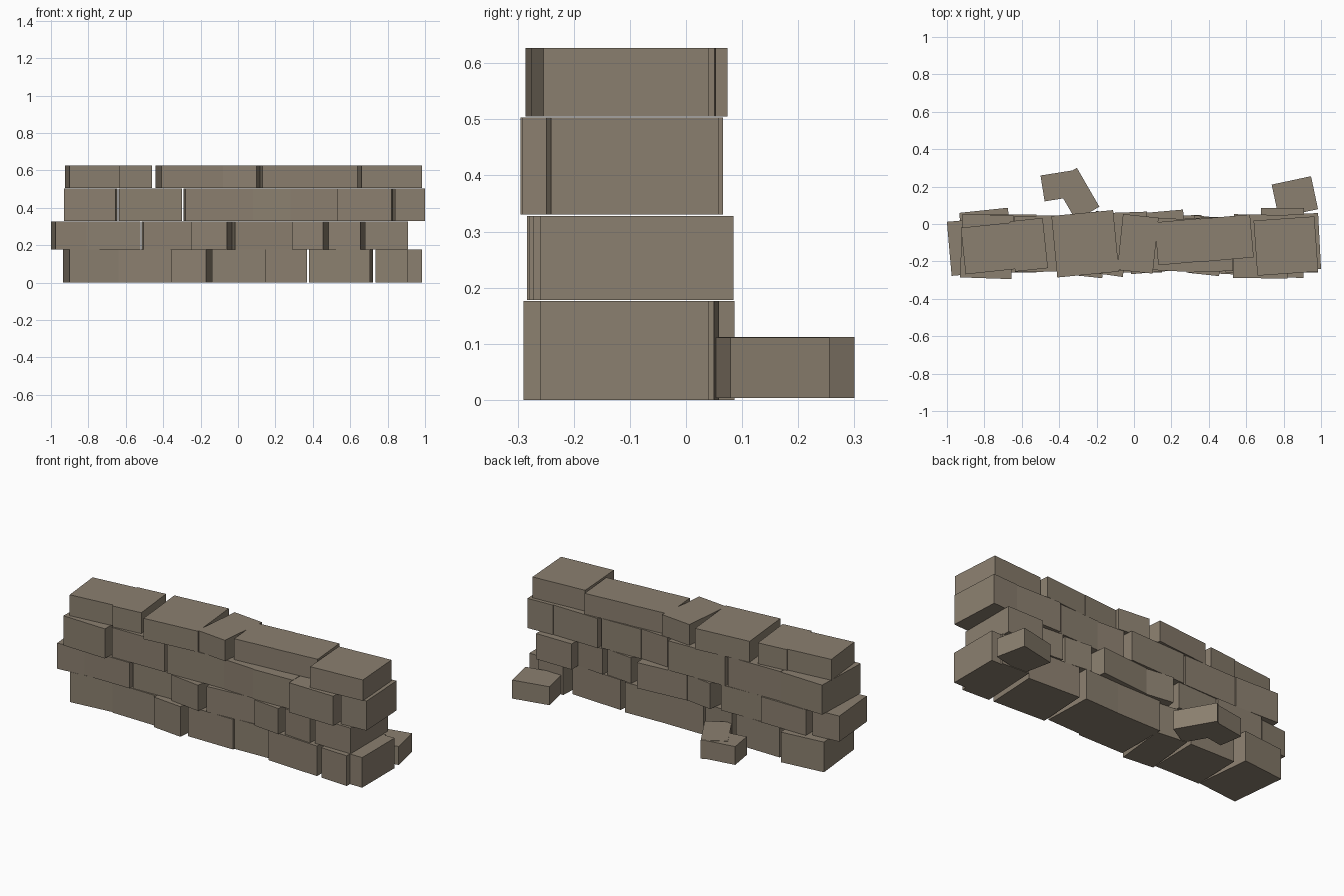
import bpy
import math
from mathutils import Matrix, Vector

stone = bpy.data.materials.new("grey brown stone")
stone.diffuse_color = (0.26, 0.215, 0.16, 1)


def block(name, cx, cy, z0, z1, w, d, deg):
    """One flat-sided stone, turned about the vertical."""
    rot = Matrix.Rotation(math.radians(deg), 3, 'Z')
    verts = [rot @ Vector((sx * w / 2, sy * d / 2, 0)) + Vector((cx, cy, z))
             for z in (z0, z1) for sx, sy in ((-1, -1), (1, -1), (1, 1), (-1, 1))]
    faces = [(3, 2, 1, 0), (4, 5, 6, 7)]
    faces += [(i, (i + 1) % 4, (i + 1) % 4 + 4, i + 4) for i in range(4)]
    mesh = bpy.data.meshes.new(name)
    mesh.from_pydata(verts, [], faces)
    mesh.materials.append(stone)
    bpy.context.collection.objects.link(bpy.data.objects.new(name, mesh))


def course(name, z0, z1, stones):
    """A row of stones: front left x, front right x, front y, depth, turn."""
    for i, (a, b, yf, d, deg) in enumerate(stones):
        t = math.radians(deg)
        block(f"{name}_stone_{i + 1}", (a + b) / 2 - math.sin(t) * d / 2,
              yf + math.cos(t) * d / 2, z0, z1, (b - a) / math.cos(t), d, deg)


# Bottom course
course("bottom_course", 0.0, 0.176, [
    (-.90, -.64, -.255, .33, 6), (-.64, -.355, -.25, .29, -1),
    (-.355, -.17, -.28, .31, -6), (-.14, .15, -.26, .30, 0),
    (.15, .37, -.245, .29, 2), (.38, .705, -.27, .30, -3),
    (.735, .905, -.285, .34, -3), (.84, .985, -.26, .30, 0)])

# Second course
course("second_course", 0.178, 0.328, [
    (-.975, -.81, -.27, .29, 5), (-.81, -.52, -.26, .31, 0),
    (-.505, -.25, -.245, .29, 2), (-.25, -.06, -.27, .33, -8),
    (-.015, .29, -.255, .32, 5), (.29, .455, -.27, .31, -6),
    (.485, .655, -.265, .30, -5), (.68, .91, -.26, .345, 0)])

# Third course
course("third_course", 0.33, 0.503, [
    (-.93, -.655, -.29, .34, -2), (-.635, -.30, -.255, .30, 1),
    (-.28, .08, -.25, .31, 2), (.08, .28, -.25, .28, -3),
    (.28, .53, -.255, .29, 2), (.53, .82, -.29, .34, -1),
    (.84, 1.0, -.245, .30, 3)])

# Top course
course("top_course", 0.505, 0.627, [
    (-.90, -.635, -.255, .25, 6), (-.635, -.46, -.245, .27, 6),
    (-.41, -.08, -.27, .33, 5.5), (-.09, .10, -.255, .30, -6),
    (.13, .37, -.21, .23, 5), (.37, .64, -.19, .23, 5),
    (.66, .985, -.265, .295, 4)])

# Fallen stones behind the wall
block("fallen_stone_1", -.395, .205, 0.003, .110, .19, .14, 9)
block("fallen_stone_2", -.308, .16, 0.003, .112, .24, .145, -60)
block("fallen_stone_3", .86, .145, 0.003, .111, .215, .18, 12)
